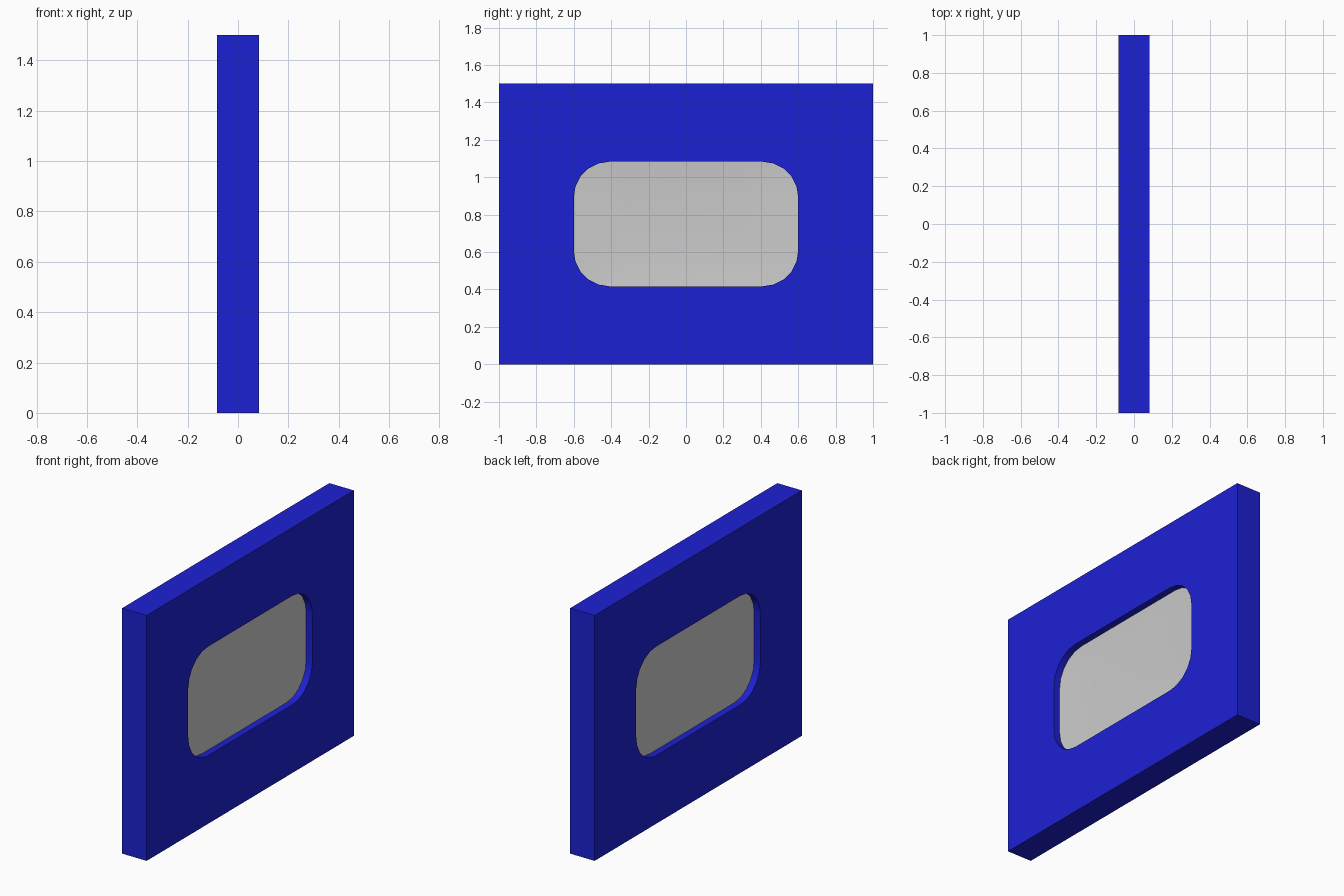
import bpy, bmesh
from math import sin, cos, pi, radians

if "Cube" in bpy.data.objects:
    bpy.data.objects.remove(bpy.data.objects["Cube"])

T = 0.083                      # half thickness of the panel
CZ = 0.75                      # window centre height
HY, HZ, R = 0.6, 0.333, 0.19   # window half sizes and corner radius


def rounded_rect(hy, hz, r, seg=5):
    pts = []
    for k, (sy, sz) in enumerate([(1, 1), (-1, 1), (-1, -1), (1, -1)]):
        for i in range(seg + 1):
            a = pi / 2 * (k + i / seg)
            pts.append((sy * (hy - r) + r * cos(a), CZ + sz * (hz - r) + r * sin(a)))
    return pts


def smooth(ob, angle):
    bpy.ops.object.select_all(action='DESELECT')
    ob.select_set(True)
    bpy.context.view_layer.objects.active = ob
    bpy.ops.object.shade_smooth_by_angle(angle=radians(angle))


opening = rounded_rect(HY, HZ, R)

# Panel: rectangle with a rounded opening, extruded through its thickness
curve = bpy.data.curves.new("panel", 'CURVE')
curve.dimensions, curve.fill_mode, curve.extrude = '2D', 'BOTH', T
for loop in ([(-1, 0), (1, 0), (1, 1.5), (-1, 1.5)], opening):
    s = curve.splines.new('POLY')
    s.points.add(len(loop) - 1)
    for p, (y, z) in zip(s.points, loop):
        p.co = (y, z, 0, 1)
    s.use_cyclic_u = True
panel = bpy.data.objects.new("panel", curve)
bpy.context.collection.objects.link(panel)
panel.rotation_euler = (pi / 2, 0, pi / 2)
bpy.ops.object.select_all(action='DESELECT')
panel.select_set(True)
bpy.context.view_layer.objects.active = panel
bpy.ops.object.convert(target='MESH')
panel = bpy.context.object
bm = bmesh.new()
bm.from_mesh(panel.data)
bmesh.ops.remove_doubles(bm, verts=bm.verts, dist=1e-5)
bmesh.ops.recalc_face_normals(bm, faces=bm.faces)
bm.to_mesh(panel.data)
bm.free()
blue = bpy.data.materials.new("blue")
blue.diffuse_color = (0.012, 0.015, 0.65, 1)
blue.use_nodes = True
blue.node_tree.nodes["Principled BSDF"].inputs["Base Color"].default_value = blue.diffuse_color
panel.data.materials.clear()
panel.data.materials.append(blue)
smooth(panel, 30)

# Window pane: slightly dished on both faces, seated inside the opening
bm = bmesh.new()
rings = []
for x, k in ((-0.03, 0.65), (-0.041, 1), (0.041, 1), (0.03, 0.65)):
    rings.append([bm.verts.new((x, y * k, CZ + (z - CZ) * k)) for y, z in opening])
n = len(opening)
for a, b in zip(rings, rings[1:]):
    for i in range(n):
        j = (i + 1) % n
        bm.faces.new((a[i], a[j], b[j], b[i]))
bm.faces.new(rings[0])
bm.faces.new(rings[-1])
bmesh.ops.recalc_face_normals(bm, faces=bm.faces)
mesh = bpy.data.meshes.new("window_pane")
bm.to_mesh(mesh)
bm.free()
pane = bpy.data.objects.new("window_pane", mesh)
bpy.context.collection.objects.link(pane)
smooth(pane, 30)
